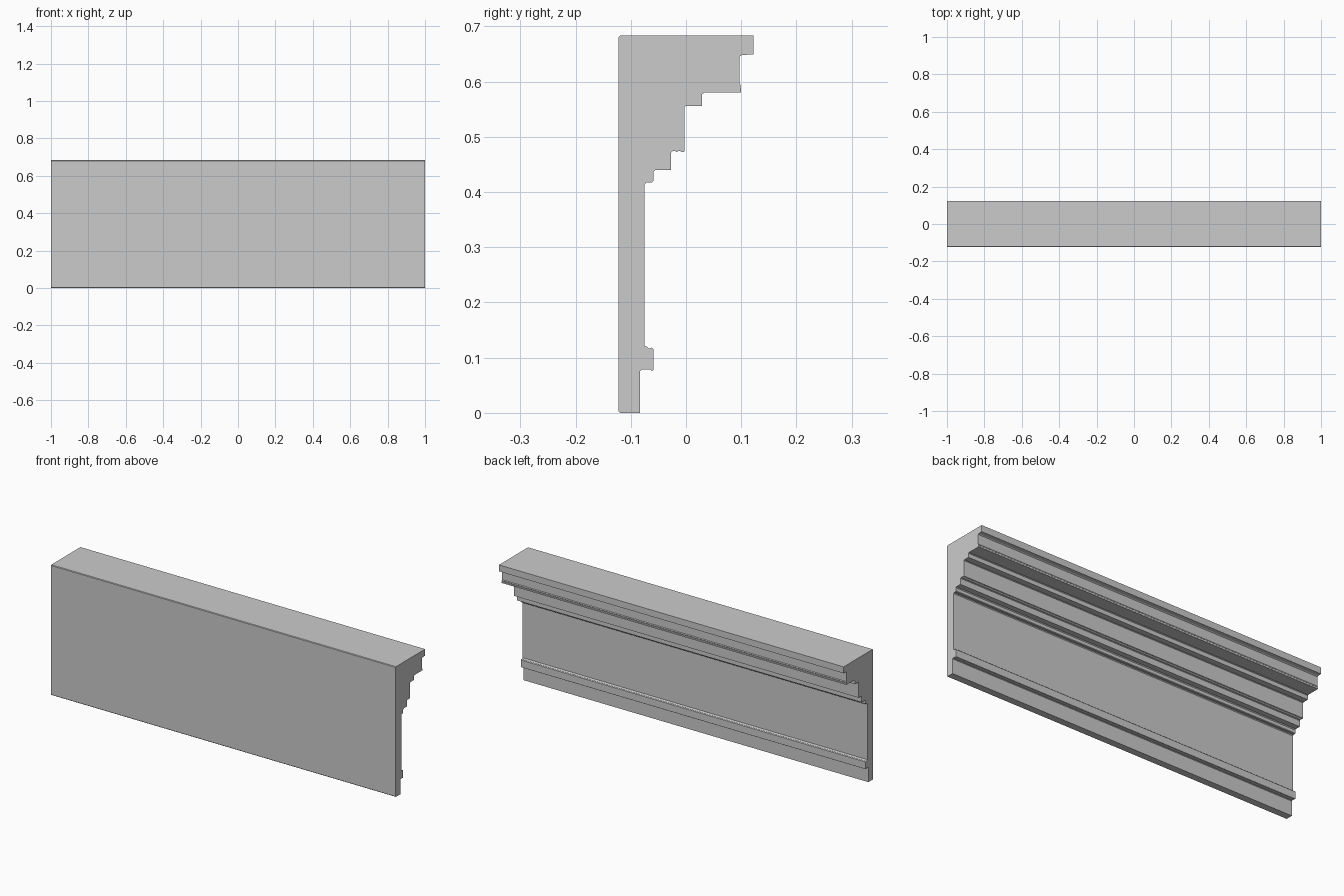
import bpy, bmesh

# Cornice cross-section (y, z), from the bottom back edge up the moulded face
profile = [
    # plain base strip
    (-0.119, 0.001), (-0.083, 0.001), (-0.083, 0.077), (-0.080, 0.080),
    # lower raised band with drip lip
    (-0.065, 0.080), (-0.062, 0.077), (-0.059, 0.079), (-0.059, 0.116),
    (-0.062, 0.119), (-0.067, 0.117), (-0.071, 0.121), (-0.075, 0.122),
    # tall frieze and first steps
    (-0.075, 0.414), (-0.072, 0.418), (-0.062, 0.418), (-0.059, 0.421),
    (-0.059, 0.437), (-0.055, 0.441), (-0.027, 0.441),
    # beaded ledge
    (-0.027, 0.472), (-0.024, 0.475), (-0.019, 0.475), (-0.017, 0.473),
    (-0.014, 0.475), (-0.010, 0.475), (-0.007, 0.473), (-0.003, 0.474),
    # upper band and step
    (-0.003, 0.554), (0.000, 0.557), (0.029, 0.557),
    (0.029, 0.578), (0.033, 0.581),
    # corona with small fillet
    (0.100, 0.581), (0.100, 0.588), (0.098, 0.590), (0.100, 0.593), (0.097, 0.597),
    (0.097, 0.646), (0.101, 0.649),
    # crown
    (0.122, 0.650), (0.122, 0.684), (-0.119, 0.684), (-0.122, 0.681),
    (-0.122, 0.004),
]
profile = [(y, z - 0.001) for y, z in profile]

# Sweep the section straight along x
bm = bmesh.new()
face = bm.faces.new([bm.verts.new((-1, y, z)) for y, z in profile])
swept = bmesh.ops.extrude_face_region(bm, geom=[face], use_keep_orig=True)
verts = [g for g in swept["geom"] if isinstance(g, bmesh.types.BMVert)]
bmesh.ops.translate(bm, vec=(2, 0, 0), verts=verts)
bmesh.ops.recalc_face_normals(bm, faces=bm.faces)

mesh = bpy.data.meshes.new("cornice_moulding")
bm.to_mesh(mesh)
bm.free()
cornice = bpy.data.objects.new("cornice_moulding", mesh)
bpy.context.collection.objects.link(cornice)
